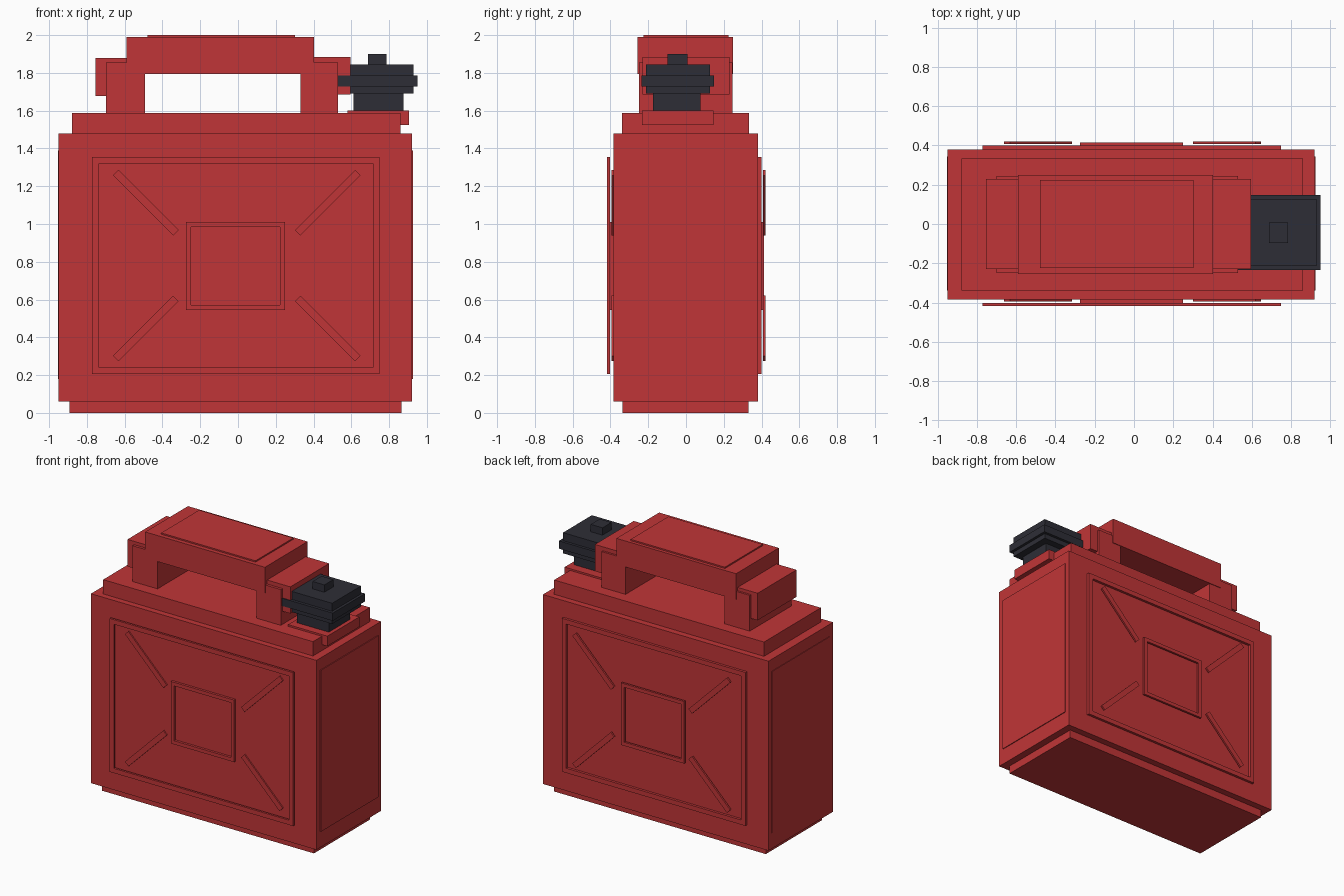
import bpy, math
from mathutils import Matrix

if "Cube" in bpy.data.objects:
    bpy.data.objects.remove(bpy.data.objects["Cube"])


def make_material(name, rgb):
    m = bpy.data.materials.new(name)
    m.diffuse_color = (*rgb, 1)
    m.use_nodes = True
    m.node_tree.nodes["Principled BSDF"].inputs["Base Color"].default_value = m.diffuse_color
    return m


RED = make_material("red paint", (0.53, 0.036, 0.038))
BLACK = make_material("black plastic", (0.027, 0.027, 0.037))


def add_boxes(name, boxes, mat=RED, spin=None):
    """One object from boxes given as (x0, x1, y0, y1, z0, z1); spin turns it about y."""
    verts, faces = [], []
    for x0, x1, y0, y1, z0, z1 in boxes:
        b = len(verts)
        verts += [(x, y, z) for z in (z0, z1)
                  for x, y in ((x0, y0), (x1, y0), (x1, y1), (x0, y1))]
        faces += [(b + 3, b + 2, b + 1, b), (b + 4, b + 5, b + 6, b + 7)]
        faces += [(b + i, b + (i + 1) % 4, b + 4 + (i + 1) % 4, b + 4 + i) for i in range(4)]
    me = bpy.data.meshes.new(name)
    me.from_pydata(verts, [], faces)
    me.materials.append(mat)
    ob = bpy.data.objects.new(name, me)
    bpy.context.collection.objects.link(ob)
    if spin:
        (cx, cz), angle = spin
        me.transform(Matrix.Translation((cx, 0, cz)) @ Matrix.Rotation(angle, 4, 'Y'))
    return ob


def add_frame(name, x0, x1, z0, z1, t, y0, y1):
    """Raised rectangular border with bars of width t."""
    add_boxes(name, [(x0, x1, y0, y1, z0, z0 + t), (x0, x1, y0, y1, z1 - t, z1),
                     (x0, x0 + t, y0, y1, z0 + t, z1 - t),
                     (x1 - t, x1, y0, y1, z0 + t, z1 - t)])


# Tank
add_boxes("tank_body", [(-0.95, 0.92, -0.385, 0.38, 0.06, 1.48)])
add_boxes("tank_base", [(-0.893, 0.865, -0.336, 0.33, 0, 0.06)])
add_boxes("tank_shoulder", [(-0.88, 0.86, -0.34, 0.333, 1.48, 1.587)])
add_boxes("left_side_panel", [(-0.954, -0.94, -0.34, 0.343, 0.18, 1.39)])
add_boxes("right_side_panel", [(0.91, 0.926, -0.34, 0.343, 0.18, 1.39)])

# Pressed details on the two broad faces: outer border, centre border, ribs
for side, outer, centre, rib in (
        ("front", (-0.418, -0.402), (-0.403, -0.385), (-0.395, -0.38)),
        ("back", (0.379, 0.399), (0.398, 0.414), (0.407, 0.42))):
    add_frame(side + "_outer_border", -0.772, 0.75, 0.205, 1.355, 0.035, *outer)
    add_frame(side + "_centre_border", -0.275, 0.25, 0.545, 1.01, 0.027, *centre)
    for cx, h in ((-0.488, "left"), (0.475, "right")):
        for cz, v in ((0.447, "lower"), (1.113, "upper")):
            angle = math.radians(45) * (1 if (h == "left") == (v == "upper") else -1)
            add_boxes(f"{side}_{v}_{h}_rib", [(-0.225, 0.225, *rib, -0.02, 0.02)],
                      spin=((cx, cz), angle))

# Handle
add_boxes("handle_grip", [(-0.59, 0.402, -0.256, 0.25, 1.795, 1.99)])
add_boxes("handle_top_plate", [(-0.48, 0.302, -0.224, 0.225, 1.99, 2.0)])
add_boxes("handle_left_post", [(-0.70, -0.492, -0.25, 0.245, 1.587, 1.855)])
add_boxes("handle_right_post", [(0.33, 0.53, -0.25, 0.245, 1.587, 1.855)])
add_boxes("handle_left_corner", [(-0.755, -0.55, -0.23, 0.23, 1.677, 1.88)])
add_boxes("handle_right_corner", [(0.39, 0.595, -0.23, 0.23, 1.685, 1.885)])

# Spout and cap
add_boxes("spout_base", [(0.58, 0.905, -0.234, 0.145, 1.525, 1.60)])
add_boxes("cap_neck", [(0.612, 0.876, -0.175, 0.077, 1.60, 1.69)], BLACK)
add_boxes("cap_body", [(0.553, 0.93, -0.213, 0.128, 1.69, 1.845)], BLACK)
add_boxes("cap_band", [(0.53, 0.95, -0.235, 0.148, 1.727, 1.785)], BLACK)
add_boxes("cap_knob", [(0.687, 0.785, -0.098, 0.008, 1.845, 1.90)], BLACK)
